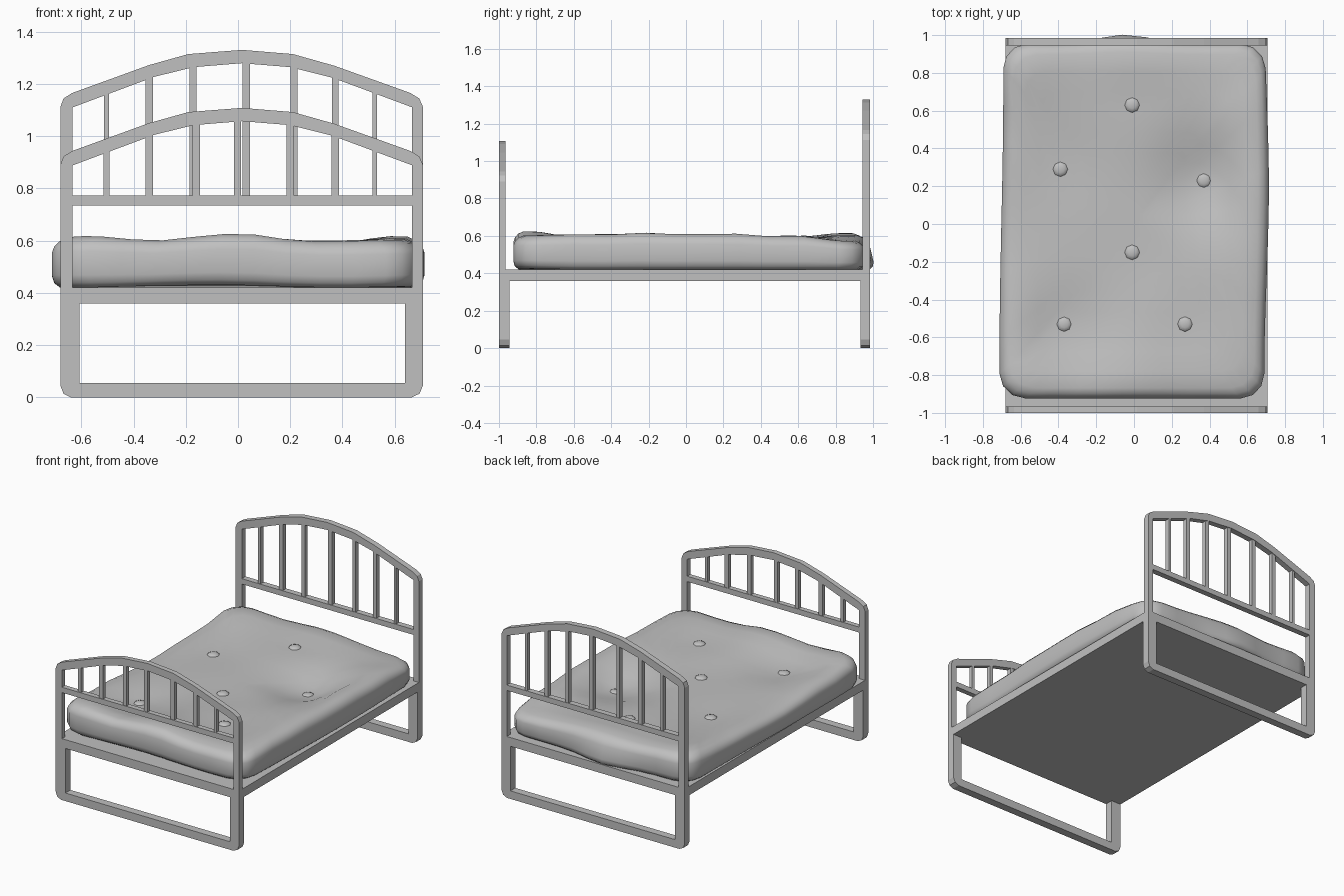
import bpy, bmesh, math
from mathutils import Vector

cube = bpy.data.objects.get("Cube")
if cube:
    bpy.data.objects.remove(cube, do_unlink=True)

GREY = (0.53, 0.53, 0.53, 1)
grey = bpy.data.materials.new("plain_grey")
grey.use_nodes = True
grey.diffuse_color = GREY
grey.node_tree.nodes["Principled BSDF"].inputs["Base Color"].default_value = GREY

LEFT, RIGHT = -0.68, 0.708      # outer faces of the posts
IN_L, IN_R = -0.633, 0.667      # inner faces of the posts
DECK_LOW, DECK_TOP = 0.36, 0.42


def finish(name, bm, smooth=False):
    bmesh.ops.recalc_face_normals(bm, faces=bm.faces)
    mesh = bpy.data.meshes.new(name)
    bm.to_mesh(mesh)
    bm.free()
    mesh.materials.append(grey)
    obj = bpy.data.objects.new(name, mesh)
    bpy.context.collection.objects.link(obj)
    if smooth:
        bpy.ops.object.select_all(action='DESELECT')
        obj.select_set(True)
        bpy.context.view_layer.objects.active = obj
        bpy.ops.object.shade_smooth_by_angle(angle=math.radians(50))


def prism(name, outline, y0, y1):
    """Extrude an x-z outline from y0 to y1."""
    bm = bmesh.new()
    face = bm.faces.new([bm.verts.new((x, y0, z)) for x, z in outline])
    ext = bmesh.ops.extrude_face_region(bm, geom=[face])["geom"]
    verts = [g for g in ext if isinstance(g, bmesh.types.BMVert)]
    bmesh.ops.translate(bm, verts=verts, vec=(0, y1 - y0, 0))
    finish(name, bm)


def box(name, x0, x1, y0, y1, z0, z1):
    prism(name, [(x0, z0), (x1, z0), (x1, z1), (x0, z1)], y0, y1)


def height_at(points, x):
    for (xa, za), (xb, zb) in zip(points, points[1:]):
        if xa <= x <= xb:
            return za + (zb - za) * (x - xa) / (xb - xa)


# Arch shape shared by both ends, heights for the foot end
ARCH_OUT = [(LEFT, 0.89), (-0.668, 0.922), (-0.635, 0.943), (-0.34, 1.05), (-0.19, 1.092),
            (0.015, 1.108), (0.21, 1.092), (0.37, 1.047), (0.66, 0.943), (0.694, 0.922), (RIGHT, 0.89)]
ARCH_IN = [(IN_L, 0.888), (-0.32, 1.005), (-0.17, 1.042), (0.015, 1.057),
           (0.2, 1.042), (0.36, 1.002), (IN_R, 0.888)]


def bed_end(name, y0, y1, leg_y0, leg_y1, lift, bars):
    top = [(x, z + lift) for x, z in ARCH_OUT]
    inner = [(x, z + lift) for x, z in ARCH_IN]
    outline = ([(LEFT, DECK_TOP)] + top + [(RIGHT, DECK_TOP), (IN_R, DECK_TOP)]
               + inner[::-1] + [(IN_L, DECK_TOP)])
    prism(name + "_arch", outline, y0, y1)
    box(name + "_rail", IN_L, IN_R, y0, y1, 0.735, 0.772)
    # Upright bars
    for i, (x, w) in enumerate(bars):
        box(f"{name}_bar_{i + 1}", x - w / 2, x + w / 2, y0 + 0.004, y1 - 0.004,
            0.76, height_at(inner, x) + 0.015)
    # Leg hoop below the deck
    hoop = [(LEFT, DECK_LOW), (LEFT, 0.045), (-0.668, 0.014), (-0.64, 0),
            (0.665, 0), (0.695, 0.014), (RIGHT, 0.045), (RIGHT, DECK_LOW),
            (0.64, DECK_LOW), (0.64, 0.055), (-0.607, 0.055), (-0.607, DECK_LOW)]
    prism(name + "_legs", hoop, leg_y0, leg_y1)


bed_end("footboard", -1.0, -0.965, -1.0, -0.945, 0.0,
        [(-0.503, 0.024), (-0.34, 0.03), (-0.16, 0.028), (-0.002, 0.028),
         (0.2, 0.03), (0.372, 0.028), (0.524, 0.018)])
bed_end("headboard", 0.945, 0.985, 0.932, 0.985, 0.222,
        [(-0.503, 0.02), (-0.34, 0.03), (-0.172, 0.026), (0.032, 0.028),
         (0.214, 0.026), (0.372, 0.026), (0.524, 0.018)])
box("deck", LEFT, RIGHT, -1.0, 0.985, DECK_LOW, DECK_TOP)

# Mattress: heights of the rim and of the sunken buttons
CREST = 0.63
RIM = [(-0.65, 0.9, 0.62), (0, 0.9, 0.61), (0.62, 0.9, 0.575), (0.68, 0.55, 0.605),
       (0.68, 0.2, 0.62), (0.68, -0.2, 0.62), (0.68, -0.6, 0.612), (0.6, -0.88, 0.605),
       (0.33, -0.9, 0.6), (0, -0.9, 0.63), (-0.6, -0.9, 0.622), (-0.68, -0.5, 0.6),
       (-0.68, 0, 0.57), (-0.68, 0.45, 0.585)]
BUTTONS = [(-0.01, 0.63, 0.588), (-0.39, 0.29, 0.567), (0.37, 0.23, 0.515),
           (-0.01, -0.15, 0.57), (-0.37, -0.53, 0.552), (0.27, -0.53, 0.582)]


def top_height(x, y):
    """Blend the known heights, nearest ones counting most."""
    total = weight = 0
    for px, py, pz in RIM + BUTTONS:
        w = 1 / (math.hypot(x - px, y - py) + 0.03) ** 3
        total += w * pz
        weight += w
    return total / weight


def smoothstep(t):
    t = min(max(t, 0), 1)
    return t * t * (3 - 2 * t)


def shape(x, y, z):
    k = (z - DECK_TOP) / (CREST - DECK_TOP)
    edge = (abs(x) / 0.7) ** 3
    dx = edge * (0.012 * math.cos(3.2 * (y - 0.2)) if x > 0 else -0.01 * math.cos(2.2 * (y + 0.7)))
    back = 0.06 * math.exp(-((x + 0.05) / 0.2) ** 2) * max(0, 1 - 0.75 * k) * smoothstep((y - 0.8) / 0.14)
    wave = 0.012 * (1 - k) * (0.5 + 0.5 * math.cos(6 * (x + 0.12))) * smoothstep((-y - 0.6) / 0.3)
    return Vector((x + dx, y + back, z - k * (CREST - top_height(x, y)) + wave))


def between(a, b, n=9):
    return [(a[0] + (b[0] - a[0]) * i / n, a[1] + (b[1] - a[1]) * i / n) for i in range(1, n)]


def outline(inset):
    hx, hy, r, cy = 0.702 - inset, 0.938 - inset, 0.13, 0.015
    pts = []
    for sx, sy, a0 in [(1, 1, 0), (-1, 1, 90), (-1, -1, 180), (1, -1, 270)]:
        arc = [(sx * (hx - r) + r * math.cos(math.radians(a0 + a)),
                cy + sy * (hy - r) + r * math.sin(math.radians(a0 + a))) for a in (0, 30, 60, 90)]
        if pts:
            pts += between(pts[-1], arc[0])
        pts += arc
    return pts + between(pts[-1], pts[0])


bm = bmesh.new()
levels = [(0.03, 0.42), (0.008, 0.44), (0, 0.47), (0, 0.565), (0.008, 0.59), (0.026, 0.612), (0.055, 0.626)]
loops = [[(x, y, z) for x, y in outline(inset)] for inset, z in levels]
for s in (0.9, 0.78, 0.66, 0.54, 0.42, 0.3, 0.18, 0.07):
    loops.append([(x * s, y * s, CREST) for x, y, z in loops[6]])
rings = [[bm.verts.new(shape(*p)) for p in loop] for loop in loops]
for a, b in zip(rings, rings[1:]):
    for i in range(len(a)):
        j = (i + 1) % len(a)
        bm.faces.new((a[i], a[j], b[j], b[i]))
bm.faces.new(rings[-1])
bm.faces.new(rings[0][::-1])
finish("mattress", bm, smooth=True)

# Tufting buttons
for i, (x, y, z) in enumerate(BUTTONS):
    bm = bmesh.new()
    bmesh.ops.create_uvsphere(bm, u_segments=8, v_segments=6, radius=0.04)
    bmesh.ops.scale(bm, verts=bm.verts, vec=(1, 1, 0.35))
    bmesh.ops.translate(bm, verts=bm.verts, vec=(x, y, top_height(x, y)))
    finish(f"mattress_button_{i + 1}", bm, smooth=True)
